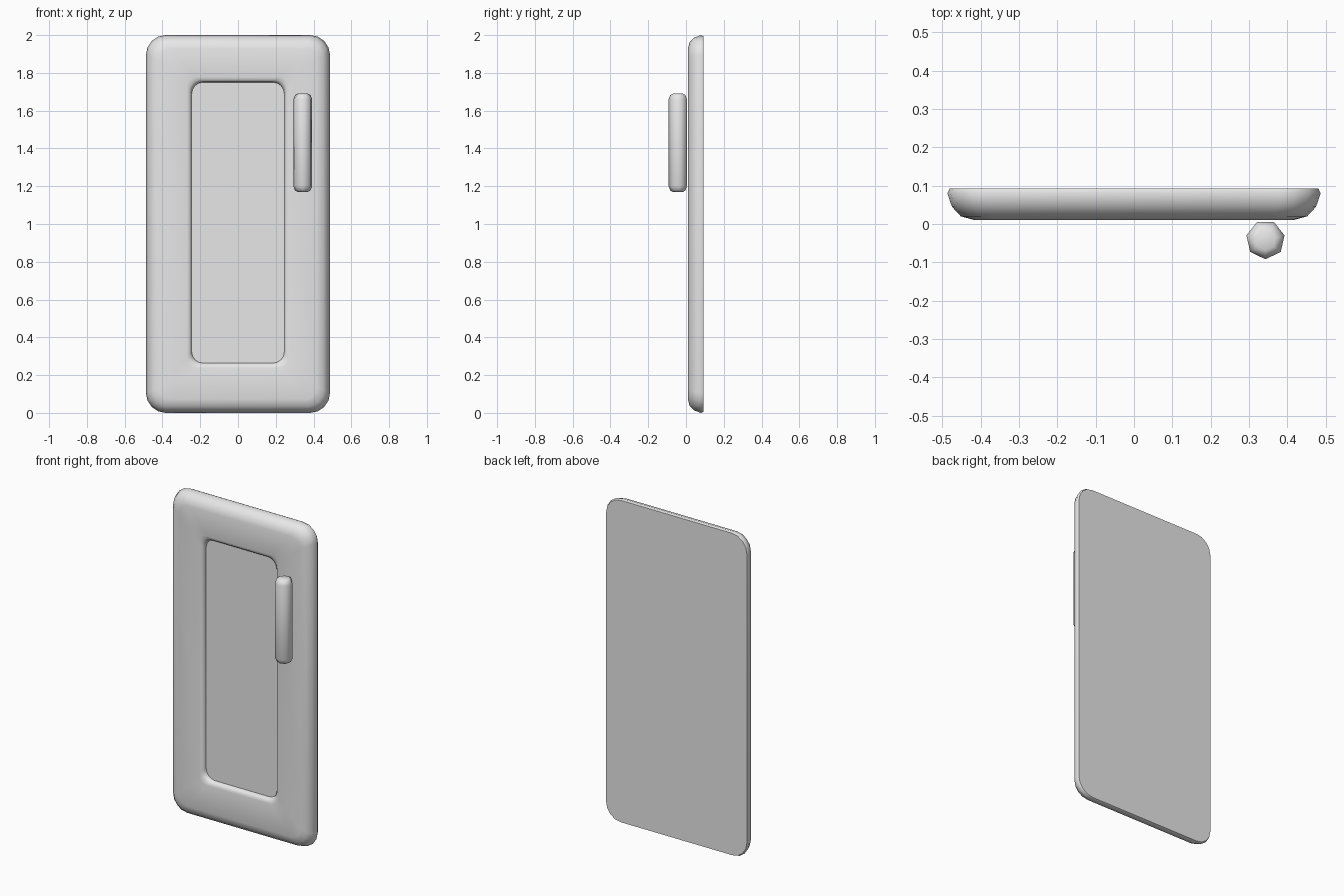
import bpy, math

cube = bpy.data.objects.get("Cube")
if cube:
    bpy.data.objects.remove(cube, do_unlink=True)

grey = bpy.data.materials.new("plain_grey")
grey.use_nodes = True
COLOUR = (0.8, 0.8, 0.8, 1)
grey.diffuse_color = COLOUR
grey.node_tree.nodes["Principled BSDF"].inputs["Base Color"].default_value = COLOUR


def rounded_ring(half_w, half_h, radius, y, centre_z, steps=4):
    """Rounded rectangle facing the front."""
    points = []
    for corner, (sx, sz) in enumerate([(1, 1), (-1, 1), (-1, -1), (1, -1)]):
        for i in range(steps + 1):
            a = math.pi / 2 * (corner + i / steps)
            points.append((sx * (half_w - radius) + radius * math.cos(a), y,
                           centre_z + sz * (half_h - radius) + radius * math.sin(a)))
    return points


def polygon_ring(radius, x, y, z, sides=7):
    """Flat polygon with one corner towards the front."""
    angles = [-math.pi / 2 + 2 * math.pi * i / sides for i in range(sides)]
    return [(x + radius * math.cos(a), y + radius * math.sin(a), z) for a in angles]


def loft(name, rings, smooth_angle):
    """Bridge the rings in order and cap both ends."""
    n = len(rings[0])
    verts = [p for ring in rings for p in ring]
    faces = [(k * n + i, k * n + (i + 1) % n, (k + 1) * n + (i + 1) % n, (k + 1) * n + i)
             for k in range(len(rings) - 1) for i in range(n)]
    faces += [tuple(reversed(range(n))), tuple(range(len(verts) - n, len(verts)))]
    mesh = bpy.data.meshes.new(name)
    mesh.from_pydata(verts, [], faces)
    mesh.materials.append(grey)
    obj = bpy.data.objects.new(name, mesh)
    bpy.context.collection.objects.link(obj)
    bpy.ops.object.select_all(action='DESELECT')
    obj.select_set(True)
    bpy.context.view_layer.objects.active = obj
    bpy.ops.object.shade_smooth_by_angle(angle=math.radians(smooth_angle))
    return obj


# Door slab: flat back, rounded outer rim, recessed front panel
outer = [(0.006, 0.093), (0, 0.08), (0.012, 0.045), (0.035, 0.02), (0.072, 0.01)]
lip = [(0.026, 0.01), (0.012, 0.014), (0.003, 0.024), (0, 0.04)]
rings = [rounded_ring(0.487 - d, 1 - d, 0.105 - d * 0.6, y, 1) for d, y in outer]
rings += [rounded_ring(0.245 + d, 0.743 + d, 0.06 - d * 0.5, y, 1.007) for d, y in lip]
loft("door_panel", rings, 50)

# Upright handle with softened ends
ends = [(0.028, 0), (0.042, 0.007), (0.051, 0.03)]
profile = [(r, 1.17 + d) for r, d in ends] + [(r, 1.69 - d) for r, d in reversed(ends)]
loft("door_handle", [polygon_ring(r, 0.343, -0.041, z) for r, z in profile], 80)
